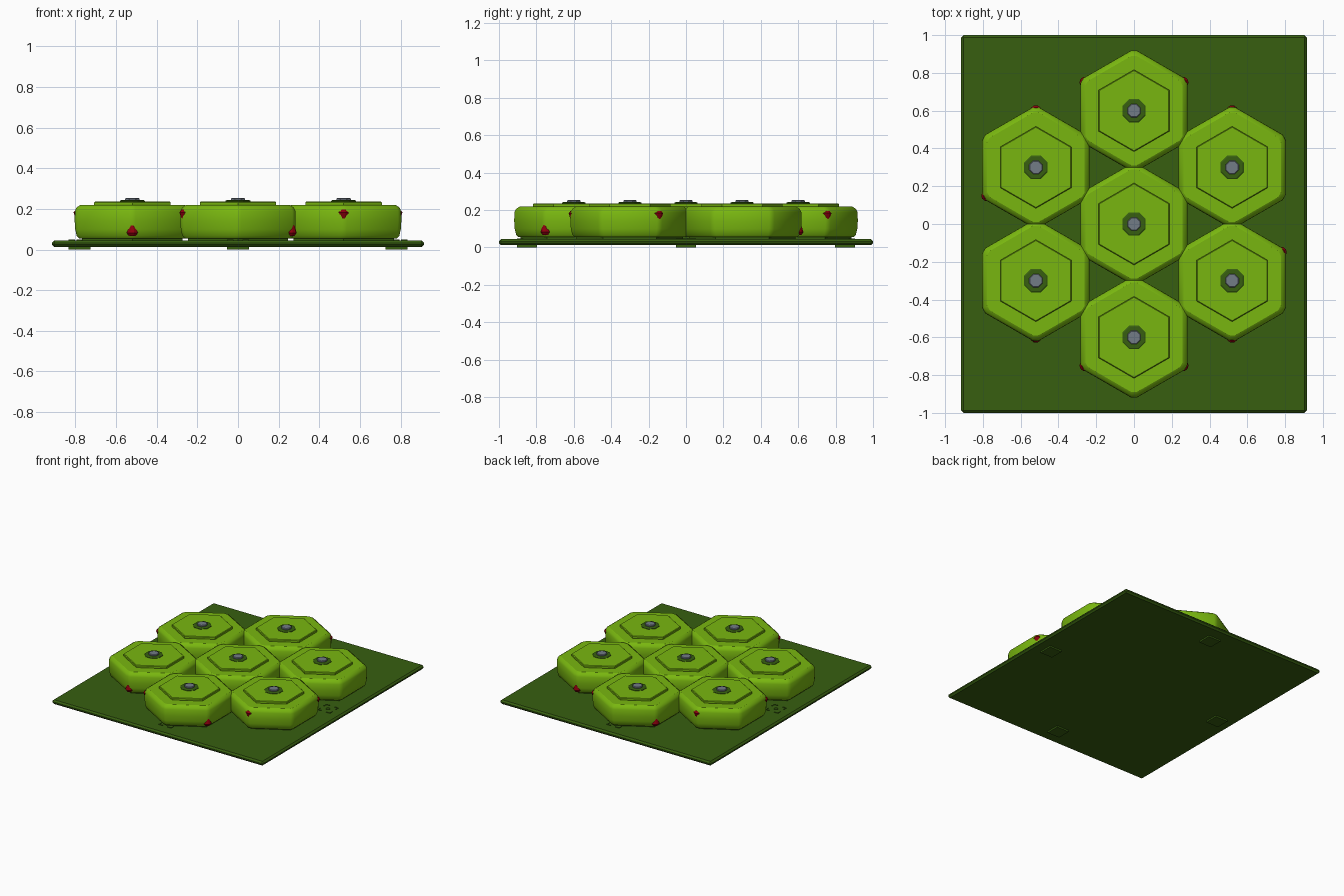
import bpy, bmesh, math
from mathutils import Vector

if "Cube" in bpy.data.objects:
    bpy.data.objects.remove(bpy.data.objects["Cube"])


def material(name, rgb):
    m = bpy.data.materials.new(name)
    m.diffuse_color = (*rgb, 1)
    m.use_nodes = True
    m.node_tree.nodes["Principled BSDF"].inputs["Base Color"].default_value = m.diffuse_color
    return m


DARK = material("dark green", (0.038, 0.113, 0.005))
LIME = material("lime green", (0.19, 0.47, 0.005))
GREY = material("steel grey", (0.17, 0.20, 0.24))
RED = material("deep red", (0.26, 0.0, 0.004))


def finish(bm, name, mat, smooth=False):
    bmesh.ops.recalc_face_normals(bm, faces=bm.faces)
    me = bpy.data.meshes.new(name)
    bm.to_mesh(me)
    bm.free()
    me.materials.append(mat)
    ob = bpy.data.objects.new(name, me)
    bpy.context.collection.objects.link(ob)
    if smooth:
        bpy.ops.object.select_all(action='DESELECT')
        ob.select_set(True)
        bpy.context.view_layer.objects.active = ob
        bpy.ops.object.shade_smooth_by_angle(angle=math.radians(32))
    return ob


def loft(name, mat, centre, profile, angles, smooth=False):
    """Stack scaled copies of one polygon; profile is (radius, z) pairs."""
    bm = bmesh.new()
    rings = [[bm.verts.new((centre[0] + r * math.cos(a), centre[1] + r * math.sin(a), z))
              for a in angles] for r, z in profile]
    n = len(angles)
    for lo, hi in zip(rings, rings[1:]):
        for i in range(n):
            j = (i + 1) % n
            bm.faces.new((lo[i], lo[j], hi[j], hi[i]))
    bm.faces.new(rings[0][::-1])
    bm.faces.new(rings[-1])
    return finish(bm, name, mat, smooth)


def box(name, mat, centre, size, bevel=0):
    bm = bmesh.new()
    bmesh.ops.create_cube(bm, size=1)
    for v in bm.verts:
        v.co = Vector(centre) + Vector(c * s for c, s in zip(v.co, size))
    if bevel:
        bmesh.ops.bevel(bm, geom=bm.edges[:], offset=bevel, segments=1, affect='EDGES')
    return finish(bm, name, mat)


def polygon(n, offset=0.0):
    return [math.radians(offset) + 2 * math.pi * i / n for i in range(n)]


HEX = polygon(6, 30)
SOFT_HEX = [a + d for a in HEX for d in (-0.05, 0.05)]   # clipped corners
OCT = polygon(8, 22.5)

# Base plate with chamfered rim
box("base_plate", DARK, (0, 0, 0.0285), (1.83, 2.0, 0.033), 0.012)

# Square feet, with corner brackets and a small stud above each
for fx, fy in ((0.78, 0), (-0.78, 0), (0, 0.85), (0, -0.85)):
    box("foot", DARK, (fx, fy, 0.008), (0.108, 0.108, 0.016))
    loft("locating_stud", DARK, (fx, fy), [(0.014, 0.04), (0.014, 0.050)], polygon(12))
    for sx in (-1, 1):
        for sy in (-1, 1):
            box("bracket_long", DARK, (fx + sx * 0.052, fy + sy * 0.038, 0.046), (0.005, 0.032, 0.006))
            box("bracket_short", DARK, (fx + sx * 0.038, fy + sy * 0.052, 0.046), (0.032, 0.005, 0.006))

# Seven hexagonal pods: one in the middle, six around it
centres = [(0, 0)] + [(0.6 * math.cos(a), 0.6 * math.sin(a)) for a in HEX]
for c in centres:
    loft("pod_base", DARK, c, [(0.285, 0.04), (0.285, 0.064)], HEX)
    loft("pod_body", LIME, c,
         [(0.295, 0.055), (0.308, 0.068), (0.316, 0.10), (0.319, 0.14), (0.318, 0.188),
          (0.309, 0.206), (0.290, 0.218)], SOFT_HEX, True)
    loft("pod_lid", LIME, c, [(0.214, 0.214), (0.217, 0.221), (0.217, 0.232), (0.212, 0.236)], HEX)
    loft("collar", DARK, c, [(0.067, 0.23), (0.067, 0.239), (0.060, 0.243)], OCT)
    loft("centre_pin", GREY, c, [(0.038, 0.235), (0.038, 0.250), (0.034, 0.253)], OCT)

# Red arrow cones on the outer corners; half turn gives the opposite side
UP = [(0.018, 0.066), (0.029, 0.082), (0.010, 0.145), (0.004, 0.155)]
DOWN = [(0.004, 0.116), (0.010, 0.126), (0.029, 0.183), (0.018, 0.196)]
arrows = [((0, -1), -30, UP), ((-1, -1), -90, UP),
          ((1, -1), -90, DOWN), ((0, -1), -150, DOWN), ((1, -1), 30, DOWN)]
for (ix, iy), angle, profile in arrows:
    pod = Vector((0.52 * ix, 0.3 * iy if ix else 0.6 * iy))
    a = math.radians(angle)
    p = pod + 0.300 * Vector((math.cos(a), math.sin(a)))
    for s in (1, -1):
        loft("arrow_marker", RED, (s * p.x, s * p.y), profile, polygon(10))
